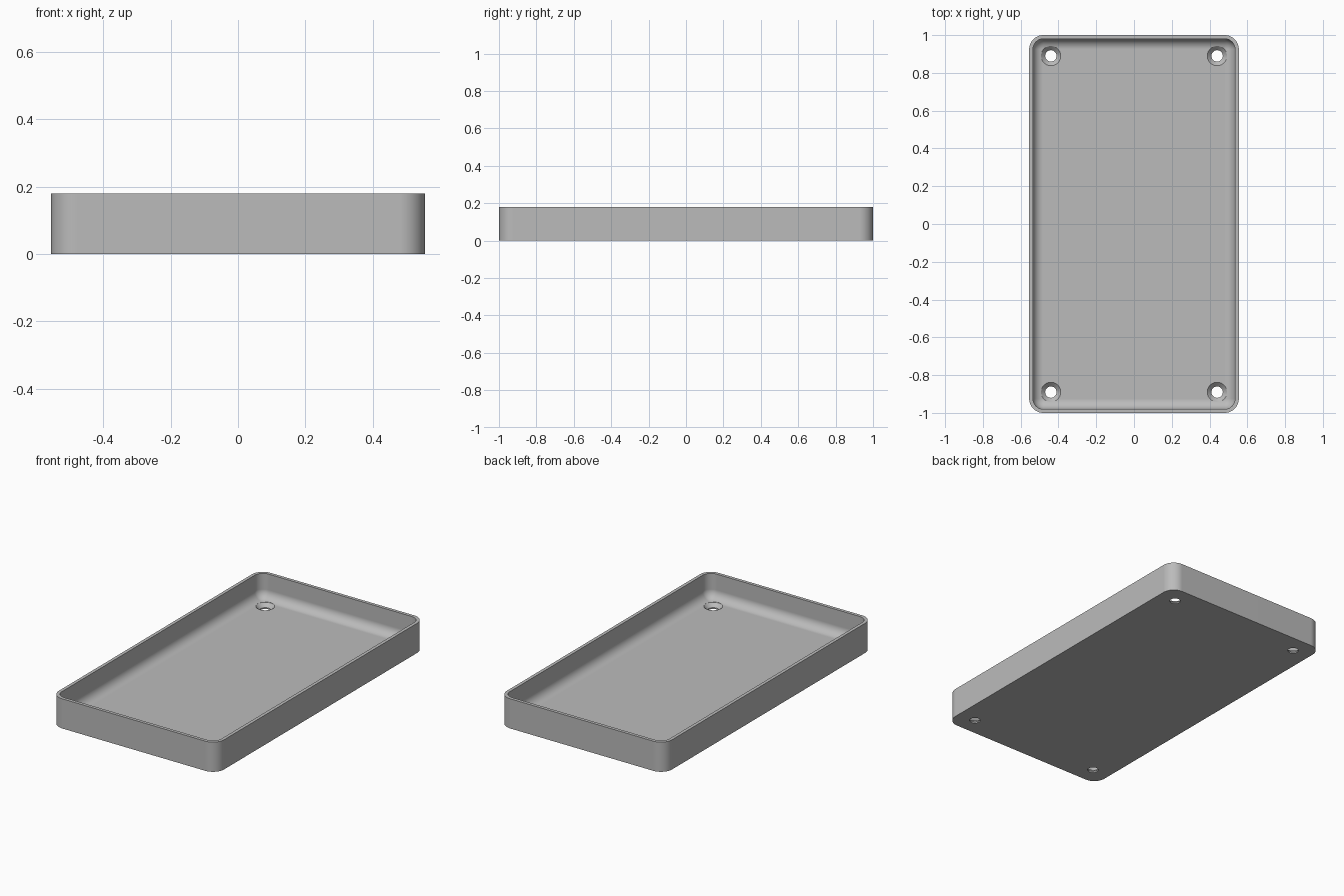
import bpy, bmesh
from math import sin, cos, pi, radians

cube = bpy.data.objects.get("Cube")
if cube:
    bpy.data.objects.remove(cube, do_unlink=True)

HALF_X, HALF_Y, HEIGHT = 0.555, 1.0, 0.18
CORNER, WALL, FLOOR, FILLET = 0.075, 0.02, 0.03, 0.054
ARC = 12          # segments per rounded corner
HOLE_X, HOLE_Y = 0.44, 0.89

grey = bpy.data.materials.new("light grey")
grey.use_nodes = True
colour = (0.5, 0.5, 0.5, 1)
grey.diffuse_color = colour
grey.node_tree.nodes["Principled BSDF"].inputs["Base Color"].default_value = colour


def loft(name, loops, material=None):
    """Skin a stack of closed loops and cap both ends."""
    bm = bmesh.new()
    rings = [[bm.verts.new(p) for p in loop] for loop in loops]
    n = len(rings[0])
    for a, b in zip(rings, rings[1:]):
        for i in range(n):
            j = (i + 1) % n
            bm.faces.new((a[i], a[j], b[j], b[i]))
    bm.faces.new(rings[0][::-1])
    bm.faces.new(rings[-1])
    bmesh.ops.recalc_face_normals(bm, faces=bm.faces)
    mesh = bpy.data.meshes.new(name)
    bm.to_mesh(mesh)
    bm.free()
    obj = bpy.data.objects.new(name, mesh)
    bpy.context.collection.objects.link(obj)
    if material:
        mesh.materials.append(material)
    return obj


def rounded_rect(inset, z):
    """Rounded rectangle loop, inset from the outer wall."""
    r = CORNER - inset
    cx, cy = HALF_X - CORNER, HALF_Y - CORNER
    pts = []
    for k, (sx, sy) in enumerate(((1, 1), (-1, 1), (-1, -1), (1, -1))):
        for i in range(ARC + 1):
            a = (k + i / ARC) * pi / 2
            pts.append((sx * cx + r * cos(a), sy * cy + r * sin(a), z))
    return pts


# Tray shell: outer wall, flat rim, inner wall, filleted floor
profile = [(0, 0), (0, HEIGHT), (WALL, HEIGHT)]
for i in range(ARC + 1):
    a = i / ARC * pi / 2
    profile.append((WALL + FILLET * (1 - cos(a)), FLOOR + FILLET * (1 - sin(a))))
tray = loft("tray", [rounded_rect(d, z) for d, z in profile], grey)

# Countersunk screw holes
sink = [(0.03, -0.05), (0.03, 0.008), (0.052, FLOOR), (0.052, 0.1)]
for sx in (-1, 1):
    for sy in (-1, 1):
        ring = [(cos(i * pi / 24), sin(i * pi / 24)) for i in range(48)]
        cutter = loft("screw_hole_cutter", [
            [(sx * HOLE_X + r * c, sy * HOLE_Y + r * s, z) for c, s in ring]
            for r, z in sink])
        cutter.hide_render = True
        mod = tray.modifiers.new("screw_hole", 'BOOLEAN')
        mod.operation = 'DIFFERENCE'
        mod.solver = 'EXACT'
        mod.object = cutter
        bpy.context.view_layer.objects.active = tray
        bpy.ops.object.modifier_apply(modifier=mod.name)
        bpy.data.objects.remove(cutter, do_unlink=True)

# Smooth curved surfaces, crisp rim and hole edges
bpy.ops.object.select_all(action='DESELECT')
tray.select_set(True)
bpy.context.view_layer.objects.active = tray
bpy.ops.object.shade_smooth_by_angle(angle=radians(30))
weighted = tray.modifiers.new("weighted_normals", 'WEIGHTED_NORMAL')
weighted.keep_sharp = True
